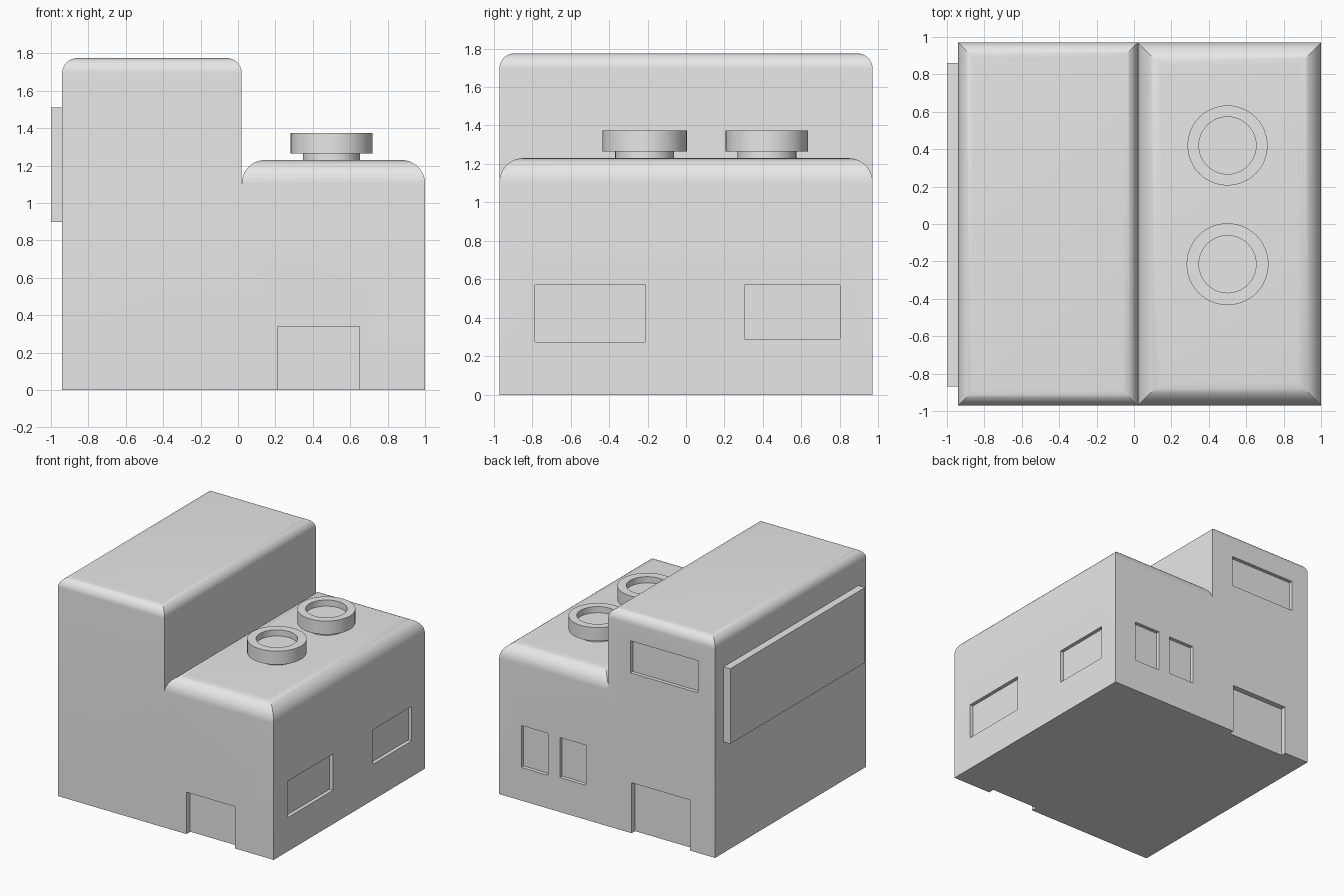
import bpy
import bmesh
from math import radians
from mathutils import Matrix, Vector

cube = bpy.data.objects.get("Cube")
if cube:
    bpy.data.objects.remove(cube, do_unlink=True)

# Single plain colour
grey = bpy.data.materials.new("light_grey")
grey.use_nodes = True
grey.diffuse_color = (0.8, 0.8, 0.8, 1)
grey.node_tree.nodes["Principled BSDF"].inputs["Base Color"].default_value = (0.8, 0.8, 0.8, 1)


def finish(name, bm):
    bmesh.ops.recalc_face_normals(bm, faces=bm.faces)
    mesh = bpy.data.meshes.new(name)
    bm.to_mesh(mesh)
    bm.free()
    mesh.materials.append(grey)
    obj = bpy.data.objects.new(name, mesh)
    bpy.context.collection.objects.link(obj)
    return obj


def box(name, x, y, z, top_radius=0):
    """Box from (min, max) ranges, optionally with rounded top edges."""
    lo, hi = Vector((x[0], y[0], z[0])), Vector((x[1], y[1], z[1]))
    bm = bmesh.new()
    bmesh.ops.create_cube(bm, size=1, matrix=Matrix.Translation((lo + hi) / 2)
                          @ Matrix.Diagonal((*(hi - lo), 1)))
    if top_radius:
        rim = [e for e in bm.edges if all(v.co.z > z[1] - 0.001 for v in e.verts)]
        bmesh.ops.bevel(bm, geom=rim, offset=top_radius, offset_type='OFFSET',
                        segments=10, profile=0.5, affect='EDGES')
    return finish(name, bm)


def boolean(target, tool, operation):
    mod = target.modifiers.new("cut", 'BOOLEAN')
    mod.operation = operation
    mod.solver = 'EXACT'
    mod.object = tool
    bpy.ops.object.select_all(action='DESELECT')
    bpy.context.view_layer.objects.active = target
    target.select_set(True)
    bpy.ops.object.modifier_apply(modifier=mod.name)
    bpy.data.objects.remove(tool, do_unlink=True)


def smooth(obj):
    bpy.ops.object.select_all(action='DESELECT')
    bpy.context.view_layer.objects.active = obj
    obj.select_set(True)
    bpy.ops.object.shade_smooth_by_angle(angle=radians(30))


# Building: tall wing joined to low wing, with a groove where they meet
SIDE, SEAM = 0.97, 0.02
building = box("building", (-0.94, SEAM), (-SIDE, SIDE), (0, 1.775), 0.08)
low_wing = box("low_wing", (SEAM, 1), (-SIDE, SIDE), (0, 1.23), 0.125)
boolean(building, low_wing, 'UNION')

# Recessed windows on the right wall
for y, z in (((-0.785, -0.21), (0.275, 0.57)), ((0.305, 0.80), (0.29, 0.57))):
    boolean(building, box("window_cutter", (0.97, 1.1), y, z), 'DIFFERENCE')

# Recessed windows and doorway on the back wall
for x, z, depth in (((0.56, 0.80), (0.27, 0.61), 0.03),
                    ((0.22, 0.455), (0.28, 0.605), 0.03),
                    ((-0.785, -0.18), (1.30, 1.56), 0.03),
                    ((-0.715, -0.19), (-0.1, 0.41), 0.045)):
    boolean(building, box("back_cutter", x, (SIDE - depth, 1.1), z), 'DIFFERENCE')

# Front doorway
boolean(building, box("door_cutter", (0.215, 0.65), (-1.1, -SIDE + 0.05), (-0.1, 0.34)),
        'DIFFERENCE')
smooth(building)

# Sign board on the left wall
box("sign_board", (-1, -0.94), (-0.87, 0.86), (0.90, 1.51))


# Roof vents: neck, wide collar and sunken cap, turned from a profile
def vent(name, y, radius):
    profile = [(0, 1.22), (0.153, 1.22), (0.153, 1.265), (radius, 1.265),
               (radius, 1.375), (0.153, 1.375), (0.153, 1.325), (0, 1.325)]
    bm = bmesh.new()
    verts = [bm.verts.new((r, 0, z)) for r, z in profile]
    edges = [bm.edges.new(pair) for pair in zip(verts, verts[1:])]
    bmesh.ops.spin(bm, geom=verts + edges, axis=(0, 0, 1), cent=(0, 0, 0),
                   angle=radians(360), steps=48, use_merge=True)
    bmesh.ops.remove_doubles(bm, verts=bm.verts, dist=0.0001)
    bmesh.ops.translate(bm, verts=bm.verts, vec=(0.5, y, 0))
    smooth(finish(name, bm))


vent("back_roof_vent", 0.42, 0.214)
vent("front_roof_vent", -0.215, 0.219)
